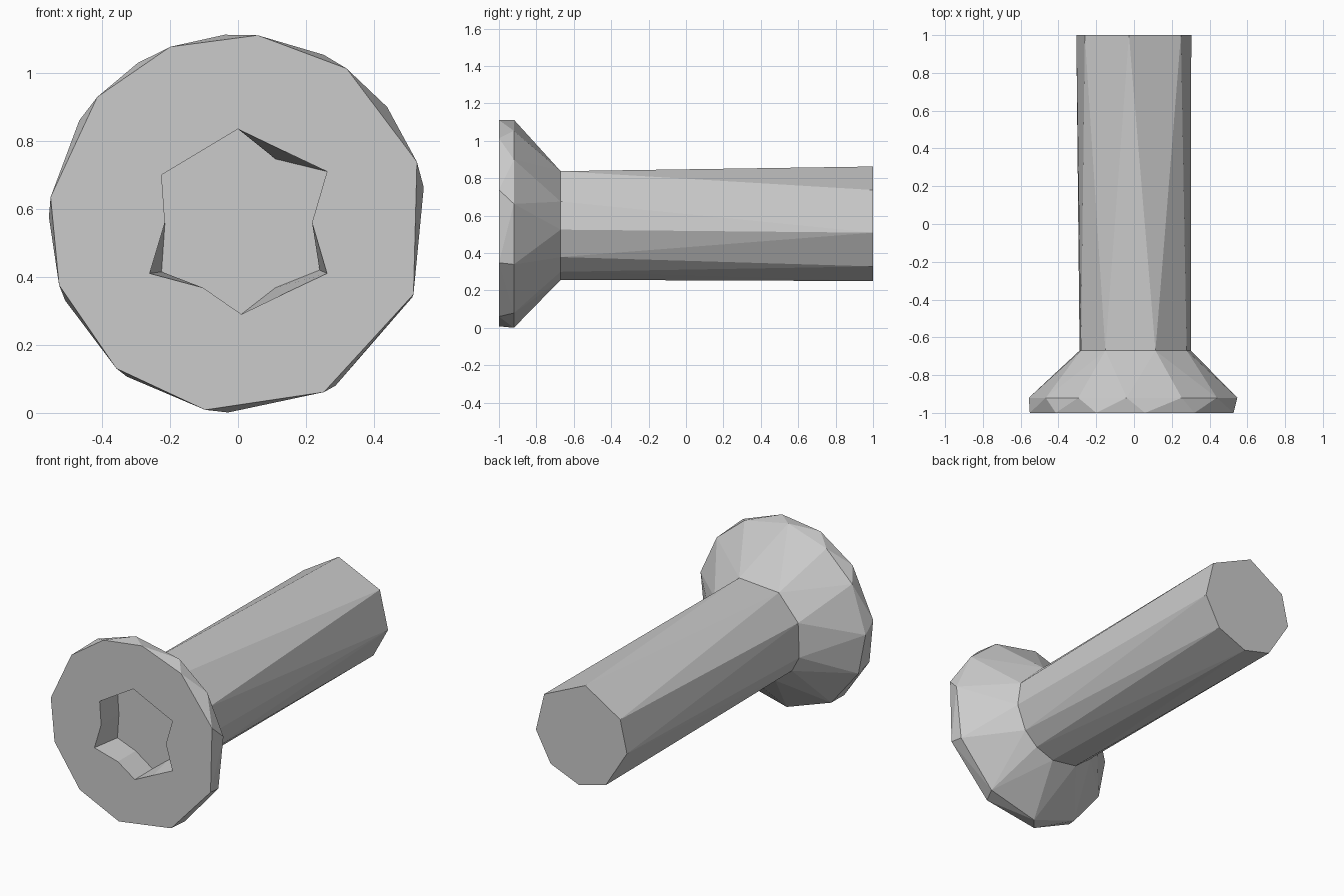
import bpy, bmesh
from math import radians, cos, sin
from mathutils import Vector

if "Cube" in bpy.data.objects:
    bpy.data.objects.remove(bpy.data.objects["Cube"])

AXIS_Z = 0.557
FRONT, RIM, NECK, END, FLOOR = -1.0, -0.92, -0.67, 1.0, -0.83

steel = bpy.data.materials.new("steel_grey")
steel.use_nodes = True
steel.diffuse_color = (0.6, 0.6, 0.6, 1)
steel.node_tree.nodes["Principled BSDF"].inputs["Base Color"].default_value = steel.diffuse_color


def ring(bm, radius, y, angles):
    """Irregular polygon around the screw axis."""
    return [bm.verts.new((radius * cos(radians(a)), y, AXIS_Z + radius * sin(radians(a))))
            for a in angles]


def skin(bm, open_planes):
    """Wrap the rings in a faceted skin, leaving the given planes open."""
    bmesh.ops.convex_hull(bm, input=bm.verts[:])
    for y in open_planes:
        caps = [f for f in bm.faces if all(abs(v.co.y - y) < 1e-4 for v in f.verts)]
        bmesh.ops.delete(bm, geom=caps, context='FACES')


def finish(bm, name):
    bmesh.ops.recalc_face_normals(bm, faces=bm.faces[:])
    mesh = bpy.data.meshes.new(name)
    bm.to_mesh(mesh)
    bm.free()
    mesh.materials.append(steel)
    obj = bpy.data.objects.new(name, mesh)
    bpy.context.collection.objects.link(obj)


neck_angles = (68, 23, -6, -36, -58, -82, -115, -142, -162, 158, 120)

# Countersunk head
bm = bmesh.new()
ring(bm, 0.557, FRONT, (84, 55, 19, -22, -63, -100, -130, -161, 172, 138, 111))
ring(bm, 0.557, RIM, (94, 63, 38, 11, -23, -59, -93, -126, -156, 178, 147, 122))
ring(bm, 0.303, NECK, neck_angles)
skin(bm, (FRONT, NECK))
outer = [e for e in bm.edges if e.is_boundary and all(abs(v.co.y - FRONT) < 1e-4 for v in e.verts)]

# Star socket: rim and slightly different floor outline, as (x, z)
rim = [(0, .835), (.131, .772), (.262, .71), (.218, .56), (.262, .41), (.135, .35),
       (.01, .29), (-.103, .368), (-.26, .41), (-.215, .56), (-.225, .70)]
floor = list(rim)
floor[1], floor[4], floor[5], floor[8] = (.11, .747), (.24, .42), (.11, .368), (-.225, .415)
top = [bm.verts.new((x, FRONT, z)) for x, z in rim]
low = [bm.verts.new((x, FLOOR, z)) for x, z in floor]
n = len(rim)
inner = [bm.edges.new((top[i], top[(i + 1) % n])) for i in range(n)]
bmesh.ops.triangle_fill(bm, edges=outer + inner, use_beauty=True, normal=Vector((0, -1, 0)))
for i in range(n):
    j = (i + 1) % n
    bm.faces.new((top[i], top[j], low[j], low[i]))
bm.faces.new(low)
finish(bm, "screw_head")

# Shank
bm = bmesh.new()
ring(bm, 0.303, NECK, neck_angles)
ring(bm, 0.307, END, (36, 95, 148, -174, -122, -87, -48, -9))
skin(bm, (NECK,))
finish(bm, "screw_shank")
